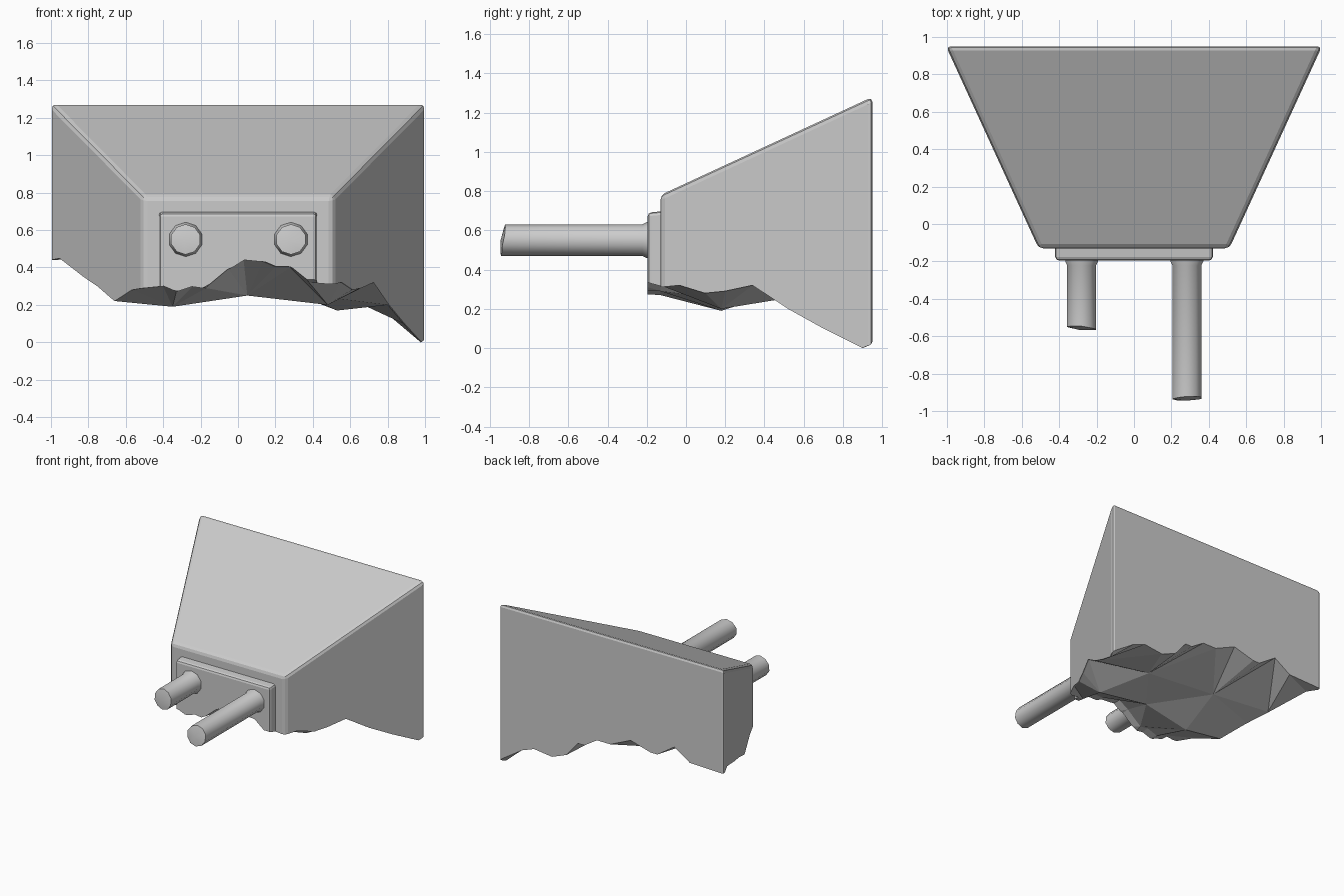
import bpy, bmesh, math, random
from mathutils import Vector
from mathutils.geometry import delaunay_2d_cdt

if "Cube" in bpy.data.objects:
    bpy.data.objects.remove(bpy.data.objects["Cube"])

random.seed(4)


def make_object(name, bm):
    bmesh.ops.recalc_face_normals(bm, faces=bm.faces[:])
    mesh = bpy.data.meshes.new(name)
    bm.to_mesh(mesh)
    bm.free()
    ob = bpy.data.objects.new(name, mesh)
    bpy.context.collection.objects.link(ob)
    return ob


def hexahedron(name, front, back, bottom):
    """Front and back are (half width, y, top z)."""
    bm = bmesh.new()
    rings = []
    for w, y, top in (front, back):
        rings.append([bm.verts.new(p) for p in
                      ((-w, y, bottom), (w, y, bottom), (w, y, top), (-w, y, top))])
    a, b = rings
    bm.faces.new(a)
    bm.faces.new(b[::-1])
    for i in range(4):
        j = (i + 1) % 4
        bm.faces.new((a[i], b[i], b[j], a[j]))
    return make_object(name, bm)


# Broken underside: rim heights along front, right, back and left walls
front = [(-.5, .29), (-.4, .30), (-.33, .27), (-.24, .30), (-.17, .29), (-.05, .39),
         (.03, .44), (.13, .43), (.2, .40), (.28, .40), (.38, .32)]
right = [(-.13, .31), (-.03, .32), (.1, .28), (.2, .29), (.34, .32),
         (.52, .20), (.7, .10), (.9, .0)]
back = [(1, .02), (.8, .15), (.69, .19), (.53, .17), (.4, .22), (.3, .34), (.24, .34),
        (.13, .41), (.01, .41), (-.17, .49), (-.35, .44), (-.41, .44), (-.56, .54), (-.7, .45)]
left = [(.95, .44), (.84, .45), (.7, .40), (.56, .35), (.4, .30), (.2, .22), (0, .28)]


def wall_x(y):
    return .5 + .5 * (y + .13) / 1.08


rim = [(x, -.13, z) for x, z in front] + [(wall_x(y), y, z) for y, z in right]
rim += [(x, .95, z) for x, z in back] + [(-wall_x(y), y, z) for y, z in left]
inner = [(-.35, .18, .19), (.05, .2, .25), (.48, .18, .20), (.32, .55, .26), (-.3, .55, .31)]
outer = [(1.6 * x, .4 + 1.6 * (y - .4), z) for x, y, z in rim]
points = rim + inner + outer
n = len(rim)
edges = [(i, (i + 1) % n) for i in range(n)]
co, _, tris, orig, _, _ = delaunay_2d_cdt(
    [Vector(p[:2]) for p in points], edges, [], 0, 1e-5)

bm = bmesh.new()
verts = [bm.verts.new((c.x, c.y, points[o[0]][2])) for c, o in zip(co, orig)]
for t in tris:
    bm.faces.new([verts[i] for i in t])
ext = bmesh.ops.extrude_face_region(bm, geom=bm.faces[:], use_keep_orig=True)
for v in ext["geom"]:
    if isinstance(v, bmesh.types.BMVert):
        v.co.z = 2.5
cutter = make_object("break_cutter", bm)
cutter.hide_render = True

# Flared block and its raised front plate
block = hexahedron("flared_block", (.51, -.13, .78), (1.005, .95, 1.28), -.4)
plate = hexahedron("front_plate", (.42, -.195, .69), (.425, -.10, .70), -.4)
for ob, width in ((block, .025), (plate, .018)):
    bev = ob.modifiers.new("Bevel", 'BEVEL')
    bev.width = width
    bev.segments = 2
    cut = ob.modifiers.new("Break", 'BOOLEAN')
    cut.operation = 'INTERSECT'
    cut.solver = 'EXACT'
    cut.object = cutter
bpy.context.view_layer.update()
deps = bpy.context.evaluated_depsgraph_get()
done = [(ob, bpy.data.meshes.new_from_object(ob.evaluated_get(deps))) for ob in (block, plate)]
for ob, mesh in done:
    ob.modifiers.clear()
    ob.data = mesh
bpy.data.objects.remove(cutter)


# Snapped rods with a small flare at the plate
def rod(name, x, tip, slant):
    bm = bmesh.new()
    sides, r = 10, .081
    rings = []
    for y, rad in ((-.15, .092), (-.2, .092), (-.222, r), (tip, r)):
        ring = []
        for i in range(sides):
            a = 2 * math.pi * (i + .5) / sides
            dx, dz = rad * math.cos(a), rad * math.sin(a)
            dy = slant[0] * dx + slant[1] * dz + random.uniform(-.004, .004) if y == tip else 0
            ring.append(bm.verts.new((x + dx, y + dy, .55 + dz)))
        rings.append(ring)
    for a, b in zip(rings, rings[1:]):
        for i in range(sides):
            j = (i + 1) % sides
            bm.faces.new((a[i], a[j], b[j], b[i]))
    bm.faces.new(rings[0])
    centre = bm.verts.new((x - .01, tip - .012, .55))
    for i in range(sides):
        bm.faces.new((rings[-1][i], rings[-1][(i + 1) % sides], centre))
    ob = make_object(name, bm)
    bpy.ops.object.select_all(action='DESELECT')
    ob.select_set(True)
    bpy.context.view_layer.objects.active = ob
    bpy.ops.object.shade_smooth_by_angle(angle=math.radians(40))


rod("short_rod", -.28, -.555, (-.1, .12))
rod("long_rod", .283, -.933, (.05, .17))
